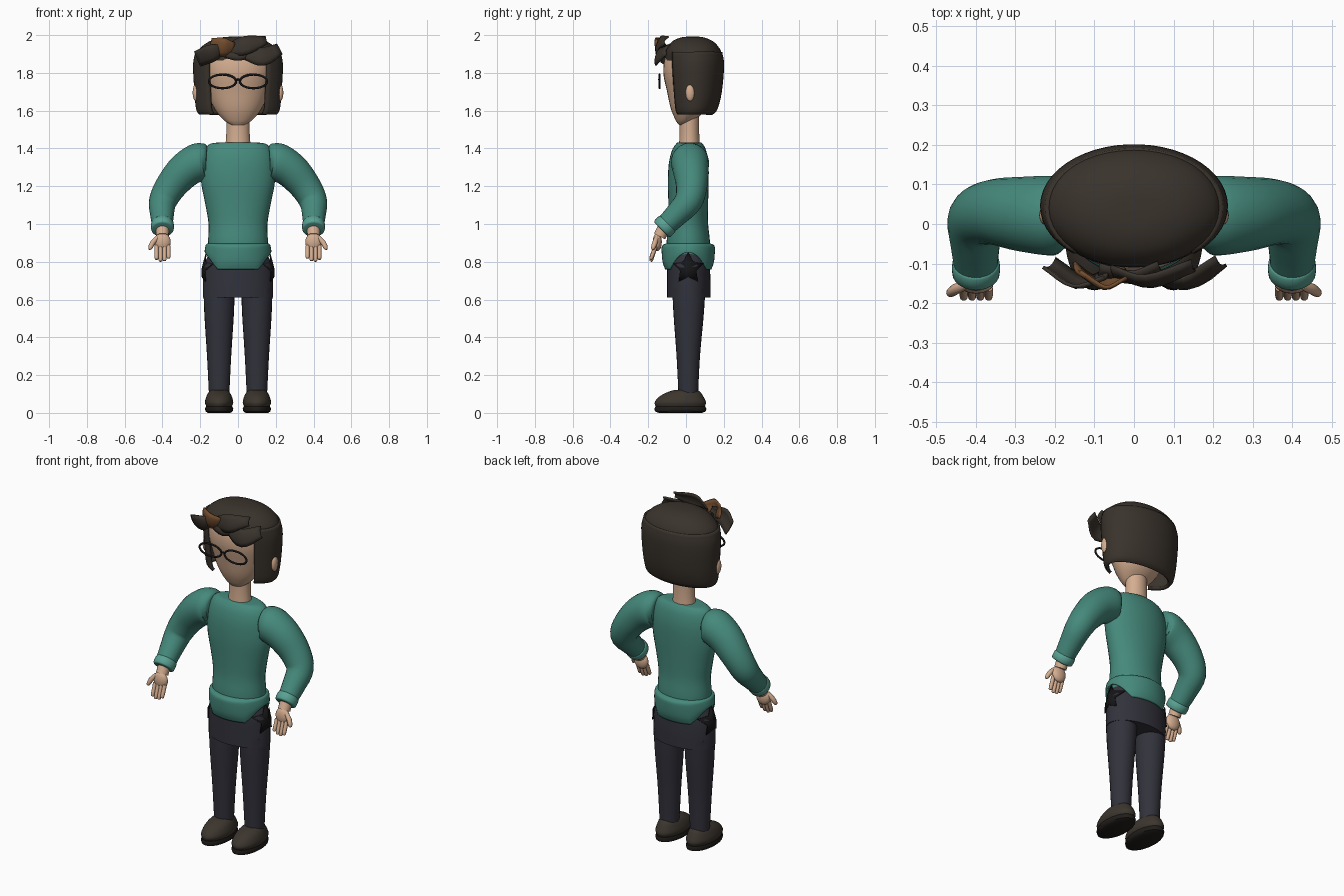
import bpy, bmesh, math
from mathutils import Vector

if "Cube" in bpy.data.objects:
    bpy.data.objects.remove(bpy.data.objects["Cube"])


def material(name, r, g, b):
    m = bpy.data.materials.new(name)
    m.use_nodes = True
    m.diffuse_color = (r, g, b, 1)
    bsdf = m.node_tree.nodes["Principled BSDF"]
    bsdf.inputs["Base Color"].default_value = (r, g, b, 1)
    bsdf.inputs["Roughness"].default_value = 0.8
    return m


SKIN = material("skin", .66, .42, .28)
TEAL = material("sweater teal", .06, .25, .20)
TRIM = material("cuff teal", .10, .36, .29)
NAVY = material("trouser navy", .032, .032, .045)
BLACK = material("black", .008, .008, .009)
HAIR = material("hair brown", .042, .033, .025)
LIGHT = material("light lock brown", .17, .075, .028)
SHOE = material("shoe brown", .045, .036, .027)
SOLE = material("sole brown", .014, .012, .010)


def finish(name, bm, mat, angle=45, thick=0):
    bmesh.ops.recalc_face_normals(bm, faces=bm.faces[:])
    me = bpy.data.meshes.new(name)
    bm.to_mesh(me)
    bm.free()
    me.materials.append(mat)
    ob = bpy.data.objects.new(name, me)
    bpy.context.collection.objects.link(ob)
    if thick:
        mod = ob.modifiers.new("thickness", "SOLIDIFY")
        mod.thickness = thick
        mod.offset = 0
    bpy.ops.object.select_all(action="DESELECT")
    ob.select_set(True)
    bpy.context.view_layer.objects.active = ob
    bpy.ops.object.shade_smooth_by_angle(angle=math.radians(angle))
    return ob


def spline(pts, steps=4):
    """Catmull-Rom interpolation of tuples of any length."""
    p = [Vector(q) for q in pts]
    p = [2 * p[0] - p[1]] + p + [2 * p[-1] - p[-2]]
    out = []
    for i in range(1, len(p) - 2):
        a, b, c, d = p[i - 1:i + 3]
        for k in range(steps):
            t = k / steps
            out.append(b + (c - a) * t / 2 + (2 * a - 5 * b + 4 * c - d) * t * t / 2
                       + (3 * b - a - 3 * c + d) * t ** 3 / 2)
    return out + [p[-2]]


def skin_rings(bm, rings, closed=True, caps=True):
    vs = [[bm.verts.new(c) for c in r] for r in rings]
    n = len(vs[0])
    for lo, hi in zip(vs, vs[1:]):
        for i in range(n if closed else n - 1):
            j = (i + 1) % n
            bm.faces.new((lo[i], lo[j], hi[j], hi[i]))
    if caps and closed:
        bm.faces.new(vs[0])
        bm.faces.new(vs[-1])


def loft(name, rows, mat, n=32, arc=None, cx=0, steps=4, caps=True, thick=0, shift=None):
    """Horizontal ellipses; each row is height, centre y, radius x, radius y."""
    a0, a1 = arc or (0, math.tau)
    rings = []
    for z, cy, rx, ry in spline([r + (0,) * (4 - len(r)) for r in rows], steps):
        ring = []
        for i in range(n):
            a = a0 + (a1 - a0) * i / (n - 1 if arc else n)
            dz = shift(a, z) if shift else 0
            ring.append((cx + rx * math.cos(a), cy + ry * math.sin(a), z + dz))
        rings.append(ring)
    bm = bmesh.new()
    skin_rings(bm, rings, closed=not arc, caps=caps)
    return finish(name, bm, mat, thick=thick)


def tube(name, rows, mat, n=20, steps=4):
    """Round sweep; each row is x, y, z, radius."""
    pts = spline(rows, steps)
    rings = []
    for i, p in enumerate(pts):
        t = (pts[min(i + 1, len(pts) - 1)] - pts[max(i - 1, 0)]).xyz.normalized()
        u = t.cross(Vector((0, 1, .1))).normalized()
        v = t.cross(u)
        rings.append([p.xyz + p.w * (u * math.cos(a) + v * math.sin(a))
                      for a in (math.tau * k / n for k in range(n))])
    bm = bmesh.new()
    skin_rings(bm, rings)
    return finish(name, bm, mat)


def ball(name, centre, radii, mat):
    bm = bmesh.new()
    bmesh.ops.create_uvsphere(bm, u_segments=24, v_segments=14, radius=1)
    for v in bm.verts:
        v.co = Vector([c + r * q for c, r, q in zip(centre, radii, v.co)])
    return finish(name, bm, mat)


# Head and neck
loft("head", [(1.525, -.02, .035, .018), (1.55, -.005, .075, .05), (1.61, .015, .125, .095),
              (1.70, .025, .163, .125), (1.80, .025, .185, .145), (1.89, .03, .18, .138),
              (1.95, .03, .13, .09)], SKIN)
loft("neck", [(1.40, .018, .068, .056), (1.48, .018, .062, .052), (1.58, .018, .062, .052)], SKIN)

# Hair: open bowl around the back and a cap over the crown
loft("hair_bowl", [(1.585, .035, .198, .10), (1.61, .04, .213, .118), (1.70, .045, .222, .136),
                   (1.84, .045, .229, .148), (1.91, .04, .217, .143)], HAIR,
     n=40, arc=(-.85, math.pi + .85), thick=.018)
loft("hair_cap", [(1.865, .042, .226, .153), (1.92, .04, .21, .146), (1.965, .037, .155, .112),
                  (1.988, .035, .085, .06), (1.993, .035, .004, .003)], HAIR, n=40,
     shift=lambda a, z: .012 * math.sin(3 * a) * max(0, math.sin(a)) * (1.99 - z) / .13)


# Fringe: curved tapering blades in front of the forehead
def lock(name, rows, mat):
    pts = spline(rows, 4)
    rings = []
    for i, p in enumerate(pts):
        t = (pts[min(i + 1, len(pts) - 1)] - pts[max(i - 1, 0)]).xyz
        side = Vector((-t.z, 0, t.x)).normalized() * p.w
        rings.append([p.xyz + side * k + Vector((0, .012 * k * k + .012 * abs(side.z) / p.w * k, 0))
                      for k in (-1, -.5, 0, .5, 1)])
    bm = bmesh.new()
    skin_rings(bm, rings, closed=False)
    finish(name, bm, mat, thick=.009)


lock("fringe_right", [(-.07, -.135, 1.93, .02), (-.14, -.157, 1.905, .045), (-.215, -.11, 1.875, .042)], HAIR)
lock("fringe_light", [(-.02, -.135, 1.93, .03), (-.08, -.16, 1.935, .05), (-.145, -.12, 1.95, .035)], LIGHT)
lock("fringe_middle", [(-.05, -.13, 1.92, .03), (.04, -.155, 1.945, .048), (.15, -.115, 1.972, .02)], HAIR)
lock("fringe_low", [(-.09, -.125, 1.91, .02), (0, -.145, 1.90, .035), (.07, -.12, 1.92, .03)], HAIR)
lock("fringe_left", [(.03, -.13, 1.90, .025), (.13, -.16, 1.885, .047), (.22, -.105, 1.925, .03)], HAIR)

# Glasses
for side, s in (("left", 1), ("right", -1)):
    bm = bmesh.new()
    rings = []
    for i in range(33):
        a = math.tau * i / 32
        rings.append([(s * .082 + (.072 + .006 * math.cos(b)) * math.cos(a),
                       -.14 + .005 * math.sin(b),
                       1.755 + (.036 + .006 * math.cos(b)) * math.sin(a))
                      for b in (math.tau * k / 8 for k in range(8))])
    skin_rings(bm, rings, caps=False)
    bmesh.ops.remove_doubles(bm, verts=bm.verts[:], dist=.0001)
    finish("glasses_rim_" + side, bm, BLACK)
tube("glasses_bridge", [(-.014, -.14, 1.757, .005), (0, -.143, 1.765, .005), (.014, -.14, 1.757, .005)], BLACK, n=8)

# Sweater body and the flared hem that arches up at the hips
loft("sweater_body", [(.80, .012, .152, .11), (.90, .012, .158, .115), (1.0, .012, .156, .105),
                      (1.10, .012, .172, .105), (1.22, .012, .195, .108), (1.32, .014, .195, .105),
                      (1.39, .016, .178, .09), (1.425, .018, .145, .07), (1.432, .018, .08, .06)], TEAL)
loft("sweater_hem", [(.76, .012, .172, .118), (.80, .012, .172, .132), (.86, .012, .168, .137),
                     (.885, .012, .163, .133), (.895, .012, .15, .11)], TEAL, n=48, caps=False, thick=.008,
     shift=lambda a, z: .09 * max(0, abs(math.cos(a)) - .62) / .38 * max(0, (.895 - z) / .135))

# Trouser hips
loft("trouser_hips", [(.61, .015, .186, .115), (.70, .015, .186, .115), (.78, .013, .18, .112),
                      (.84, .012, .155, .105)], NAVY)

for side, s in (("left", 1), ("right", -1)):
    ball("ear_" + side, (s * .224, .022, 1.695), (.016, .024, .045), SKIN)

    # Dark pocket patch on the hip, as a thin star-shaped plate
    bm = bmesh.new()
    star = []
    for i in range(10):
        a = math.tau * i / 10 + math.pi / 2
        r = .085 if i % 2 == 0 else .045
        y, z = .012 + r * math.cos(a), .765 + r * math.sin(a)
        x = .19 * math.sqrt(1 - ((y - .015) / .122) ** 2) - max(0, z - .75) * .22
        star.append(bm.verts.new((s * x, y, z)))
    mid = bm.verts.new((s * .19, .012, .765))
    for i in range(10):
        bm.faces.new((star[i], star[(i + 1) % 10], mid))
    finish("pocket_" + side, bm, BLACK, thick=.005)

    # Leg and shoe
    loft("leg_" + side, [(.10, .012, .054, .052), (.30, .012, .064, .062), (.52, .014, .078, .08),
                         (.66, .015, .083, .088)], NAVY, cx=s * .1, n=24)
    loft("sole_" + side, [(.0, -.03, .06, .115), (.008, -.03, .072, .134), (.022, -.03, .075, .138),
                          (.034, -.03, .07, .132)], SOLE, cx=s * .1, steps=1)
    loft("shoe_" + side, [(.03, -.03, .066, .128), (.055, -.03, .075, .136), (.085, -.025, .068, .118),
                          (.108, -.012, .056, .09), (.122, 0, .04, .06)], SHOE, cx=s * .1)

    # Sleeve with a bent elbow, then the cuff
    tube("sleeve_" + side, [(s * .165, .018, 1.335, .075), (s * .20, .02, 1.332, .10),
                            (s * .28, .025, 1.285, .095), (s * .355, .03, 1.20, .083),
                            (s * .398, .012, 1.12, .074), (s * .402, -.05, 1.05, .063),
                            (s * .40, -.115, .985, .054)], TEAL, n=24)
    tube("cuff_" + side, [(s * .40, -.095, 1.005, .052), (s * .40, -.10, 1.0, .06),
                          (s * .40, -.125, .975, .06), (s * .40, -.13, .97, .05)], TRIM, n=24, steps=2)

    # Hand: wrist, palm, four fingers and an outward thumb
    tube("wrist_" + side, [(s * .40, -.11, .99, .036), (s * .40, -.14, .935, .034)], SKIN, n=14)
    ball("palm_" + side, (s * .40, -.152, .905), (.044, .024, .048), SKIN)
    for i, length in enumerate((.062, .075, .078, .068)):
        x = .368 + i * .021
        tube(f"finger_{side}_{i + 1}", [(s * x, -.16, .885, .011), (s * x, -.172, .885 - length * .5, .011),
                                        (s * x, -.185, .885 - length, .010),
                                        (s * x, -.187, .88 - length, .004)], SKIN, n=10, steps=2)
    tube("thumb_" + side, [(s * .425, -.155, .93, .012), (s * .452, -.165, .90, .014),
                           (s * .465, -.175, .872, .011), (s * .466, -.177, .864, .004)], SKIN, n=10, steps=2)
